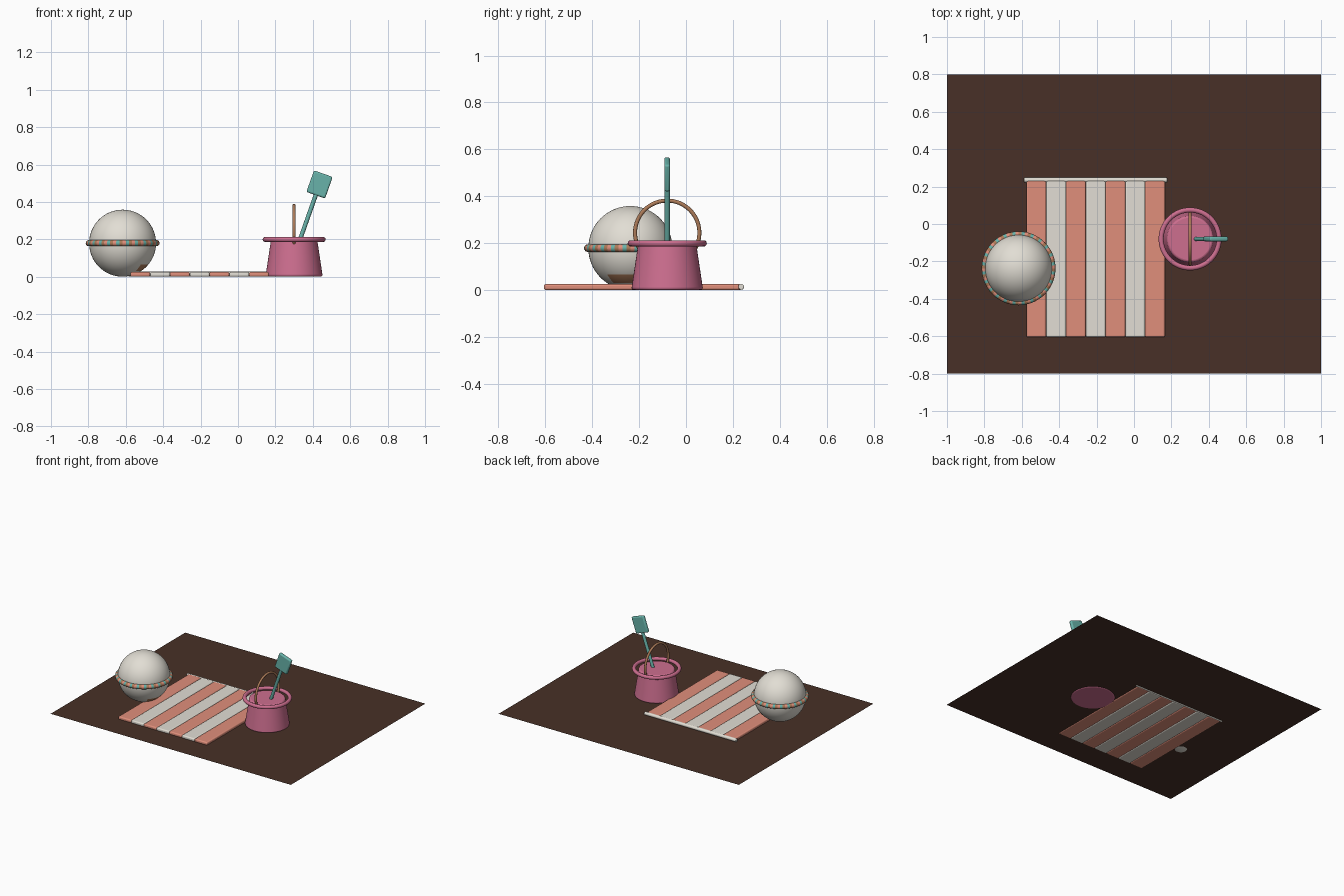
import bpy, math
from mathutils import Vector

if "Cube" in bpy.data.objects:
    bpy.data.objects.remove(bpy.data.objects["Cube"])


def material(name, r, g, b):
    m = bpy.data.materials.new(name)
    m.diffuse_color = (r, g, b, 1)
    m.use_nodes = True
    m.node_tree.nodes["Principled BSDF"].inputs["Base Color"].default_value = m.diffuse_color
    return m


SAND = material("dark sand", 0.065, 0.030, 0.020)
CORAL = material("coral", 0.745, 0.275, 0.198)
CREAM = material("cream", 0.76, 0.73, 0.66)
PINK = material("pink", 0.61, 0.156, 0.275)
TEAL = material("teal", 0.14, 0.45, 0.40)
TAN = material("tan", 0.42, 0.20, 0.10)


def finish(name, *mats, bevel=0, smooth=True):
    ob = bpy.context.object
    ob.name = name
    for m in mats:
        ob.data.materials.append(m)
    if bevel:
        bpy.ops.object.transform_apply(location=False, rotation=False, scale=True)
        mod = ob.modifiers.new("rounded edges", 'BEVEL')
        mod.width = bevel
        mod.segments = 3
        mod.limit_method = 'ANGLE'
    if smooth:
        bpy.ops.object.shade_smooth_by_angle(angle=math.radians(40))
    return ob


def box(name, mat, loc, size, rot=(0, 0, 0), bevel=0.008):
    bpy.ops.mesh.primitive_cube_add(size=1, location=loc, rotation=rot)
    bpy.context.object.scale = size
    return finish(name, mat, bevel=bevel)


def ring(name, mats, loc, major, minor, rot=(0, 0, 0), segments=64):
    bpy.ops.mesh.primitive_torus_add(location=loc, rotation=rot, major_radius=major,
                                     minor_radius=minor, major_segments=segments,
                                     minor_segments=14)
    return finish(name, *mats)


def rod(name, mat, a, b, radius, bevel=0.0):
    a, b = Vector(a), Vector(b)
    bpy.ops.mesh.primitive_cylinder_add(vertices=20, radius=radius, depth=(b - a).length,
                                        location=(a + b) / 2)
    bpy.context.object.rotation_euler = (b - a).to_track_quat('Z', 'Y').to_euler()
    return finish(name, mat, bevel=bevel)


# Ground sheet
bpy.ops.mesh.primitive_plane_add(size=1, location=(0, 0, 0.006))
bpy.context.object.scale = (2, 1.6, 1)
finish("ground", SAND, smooth=False)

# Striped towel with a rolled hem along the back
width = 0.74 / 7
for i in range(7):
    box(f"towel_stripe_{i + 1}", CREAM if i % 2 else CORAL,
        (-0.575 + width * (i + 0.5), -0.185, 0.0135), (width, 0.84, 0.025))
rod("towel_hem", CREAM, (-0.588, 0.235, 0.015), (0.178, 0.235, 0.015), 0.0125, 0.004)

# Beach ball with one painted patch low on its right side
BALL = (-0.617, -0.237, 0.18)
bpy.ops.mesh.primitive_uv_sphere_add(segments=48, ring_count=32, radius=0.179, location=BALL)
ball = finish("ball", CREAM, TAN)
for p in ball.data.polygons:
    c = p.center
    if -0.15 < c.z < -0.113 and abs(math.atan2(c.y, c.x)) < math.radians(42):
        p.material_index = 1

# Ball band in repeating colours around its length
band = ring("ball_band", (CORAL, TEAL, TAN), BALL, 0.181, 0.0165, segments=72)
for p in band.data.polygons:
    angle = math.atan2(p.center.y, p.center.x) % math.tau
    p.material_index = int(angle / math.tau * 72) % 3

# Bucket body, rim and handle
X, Y = 0.3, -0.08
bpy.ops.mesh.primitive_cone_add(vertices=48, radius1=0.153, radius2=0.123, depth=0.2,
                                location=(X, Y, 0.102))
finish("bucket_body", PINK, bevel=0.01)
ring("bucket_rim", (PINK,), (X, Y, 0.2), 0.155, 0.0135)
ring("bucket_handle", (TAN,), (X, Y, 0.245), 0.137, 0.0085, rot=(0, math.pi / 2, 0))

# Spade leaning out of the bucket
TILT = math.radians(19.5)
lean = Vector((math.sin(TILT), 0, math.cos(TILT)))
blade = Vector((0.436, Y, 0.494))
rod("spade_shaft", TEAL, blade - lean * 0.36, blade - lean * 0.04, 0.0115)
box("spade_blade", TEAL, blade, (0.106, 0.025, 0.122), (0, TILT, 0), 0.009)
